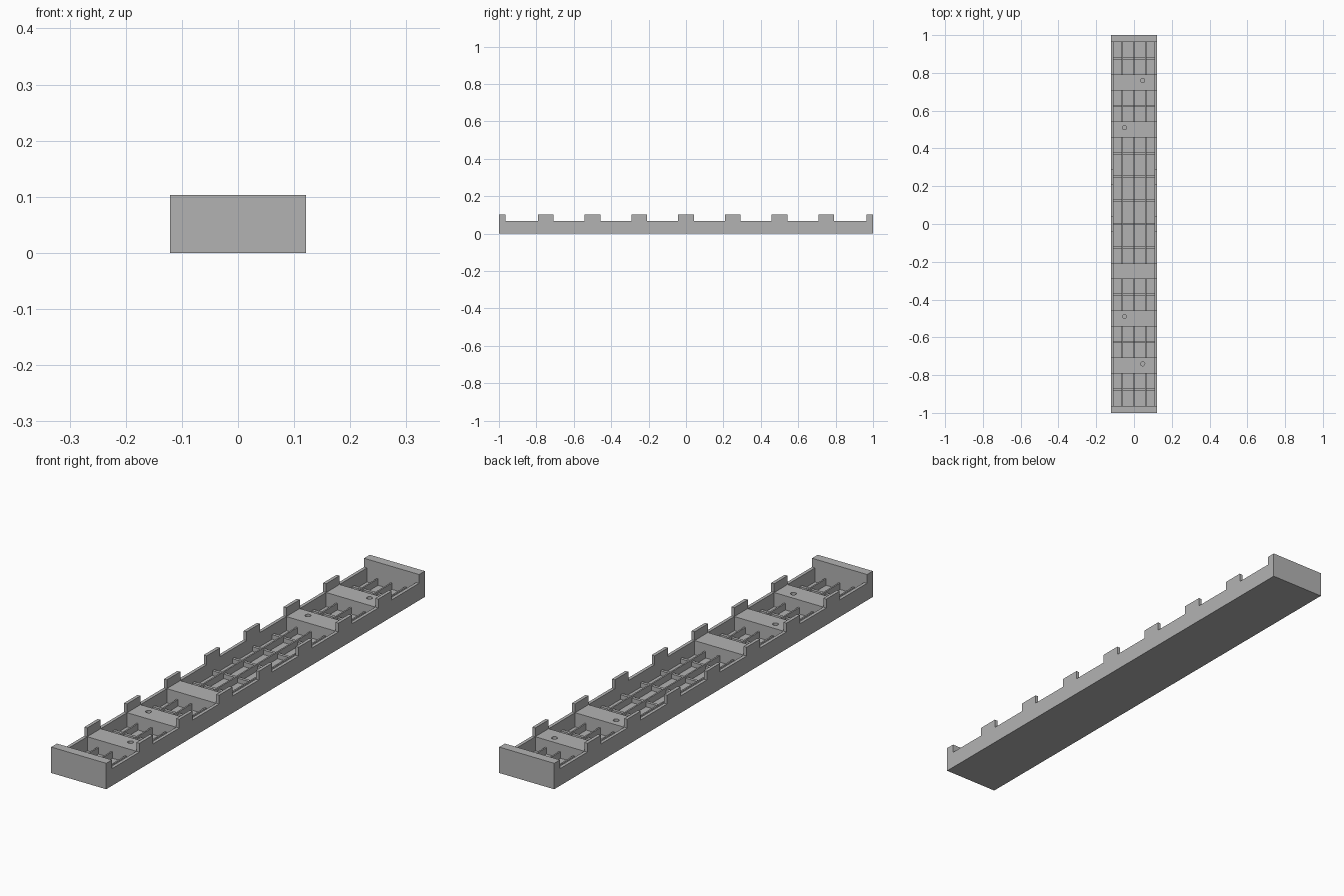
import bpy
import bmesh
from mathutils import Vector

old = bpy.data.objects.get("Cube")
if old:
    bpy.data.objects.remove(old, do_unlink=True)

HALF_W, HALF_L = 0.121, 1.0      # outer half width and half length
WALL, END = 0.013, 0.036         # side and end wall thickness
FLOOR, RIM, TOP = 0.012, 0.068, 0.103
INNER = HALF_W - WALL
PITCH, HALF_TAB = 0.25, 0.042

grey = bpy.data.materials.new("plain_grey")
grey.use_nodes = True
colour = (0.45, 0.45, 0.45, 1)
grey.diffuse_color = colour
grey.node_tree.nodes["Principled BSDF"].inputs["Base Color"].default_value = colour


def add_object(name, bm):
    bmesh.ops.recalc_face_normals(bm, faces=bm.faces)
    mesh = bpy.data.meshes.new(name)
    bm.to_mesh(mesh)
    bm.free()
    mesh.materials.append(grey)
    obj = bpy.data.objects.new(name, mesh)
    bpy.context.collection.objects.link(obj)
    return obj


def box(name, x0, x1, y0, y1, z0, z1):
    bm = bmesh.new()
    bmesh.ops.create_cube(bm, size=1)
    low, high = Vector((x0, y0, z0)), Vector((x1, y1, z1))
    for v in bm.verts:
        v.co = (low + high) / 2 + v.co * (high - low)
    return add_object(name, bm)


# Side walls: one crenellated profile, extruded sideways
def side_wall(name, x0):
    end = HALF_L - END
    outline = [(-end, 0), (-end, RIM)]
    for k in range(-3, 4):
        a, b = k * PITCH - HALF_TAB, k * PITCH + HALF_TAB
        outline += [(a, RIM), (a, TOP), (b, TOP), (b, RIM)]
    outline += [(end, RIM), (end, 0)]
    bm = bmesh.new()
    face = bm.faces.new([bm.verts.new((x0, y, z)) for y, z in outline])
    moved = bmesh.ops.extrude_face_region(bm, geom=[face])["geom"]
    bmesh.ops.translate(bm, vec=(WALL, 0, 0),
                        verts=[v for v in moved if isinstance(v, bmesh.types.BMVert)])
    return add_object(name, bm)


side_wall("left_wall", INNER)
side_wall("right_wall", -HALF_W)

# Floor and end walls
box("floor", -INNER, INNER, -HALF_L + END, HALF_L - END, 0, FLOOR)
box("front_wall", -HALF_W, HALF_W, -HALF_L, -HALF_L + END, 0, TOP)
box("back_wall", -HALF_W, HALF_W, HALF_L - END, HALF_L, 0, TOP)

# Cross blocks, some with a screw hole: slot number -> hole x
blocks = {-3: 0.046, -2: -0.05, -1: None, 2: -0.05, 3: 0.046}
for slot, hole_x in blocks.items():
    y = slot * PITCH
    block = box("cross_block", -INNER, INNER, y - HALF_TAB, y + HALF_TAB, FLOOR, RIM)
    if hole_x is None:
        continue
    bm = bmesh.new()
    bmesh.ops.create_cone(bm, cap_ends=True, segments=24, radius1=0.011,
                          radius2=0.011, depth=0.2)
    bmesh.ops.translate(bm, verts=bm.verts, vec=(hole_x, y + 0.01, RIM / 2))
    cutter = add_object("screw_hole_cutter", bm)
    cutter.hide_render = True
    cutter.hide_viewport = True
    cut = block.modifiers.new("screw_hole", 'BOOLEAN')
    cut.operation = 'DIFFERENCE'
    cut.solver = 'EXACT'
    cut.object = cutter

# Rib grid in each bay between the blocks
RIB_X, THIN, THICK = 0.062, 0.003, 0.006
LONG_TOP, CROSS_TOP = 0.038, 0.03
stops = [-HALF_L + END]
for slot in blocks:
    stops += [slot * PITCH - HALF_TAB, slot * PITCH + HALF_TAB]
stops.append(HALF_L - END)
for y0, y1 in zip(stops[::2], stops[1::2]):
    for x in (-RIB_X, 0, RIB_X):
        box("long_rib", x - THIN, x + THIN, y0, y1, FLOOR, LONG_TOP)

lines = [-RIB_X, 0, RIB_X]
starts = [-INNER] + [x + THIN for x in lines]
ends = [x - THIN for x in lines] + [INNER]
for y in (-0.875, -0.625, -0.375, -0.125, 0, 0.125, 0.25, 0.375, 0.625, 0.875):
    for x0, x1 in zip(starts, ends):
        box("cross_rib", x0, x1, y - THICK, y + THICK, FLOOR, CROSS_TOP)
